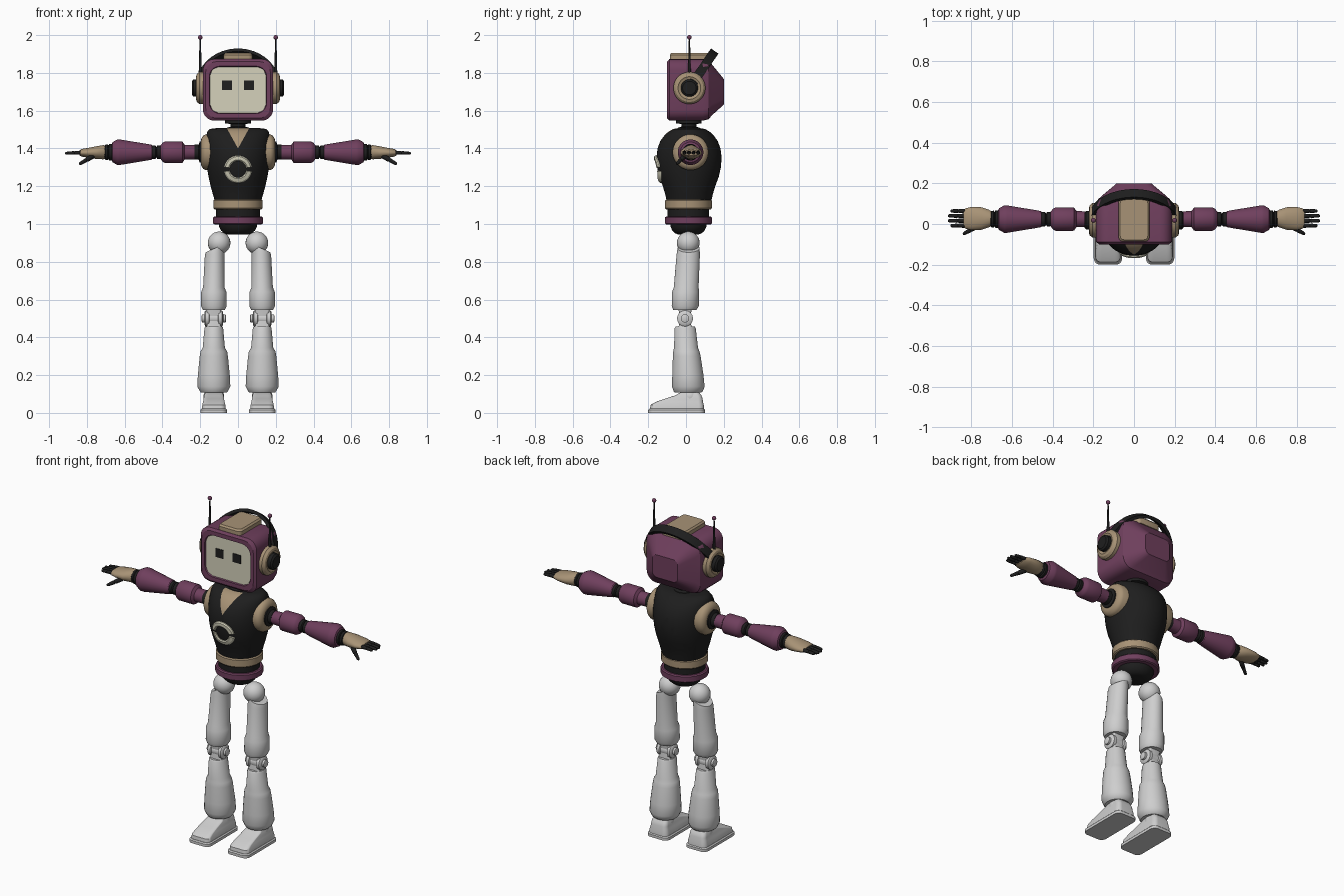
import bpy, bmesh
from math import sin, cos, pi, sqrt, radians
from mathutils import Vector

if "Cube" in bpy.data.objects:
    bpy.data.objects.remove(bpy.data.objects["Cube"])


def material(name, rgb):
    m = bpy.data.materials.new(name)
    m.use_nodes = True
    m.diffuse_color = (*rgb, 1)
    m.node_tree.nodes["Principled BSDF"].inputs["Base Color"].default_value = (*rgb, 1)
    return m


PLUM = material("plum", (0.16, 0.05, 0.11))
BLACK = material("black", (0.013, 0.013, 0.013))
TAN = material("tan", (0.39, 0.29, 0.18))
CREAM = material("cream", (0.66, 0.64, 0.50))
PALE = material("pale_grey", (0.62, 0.62, 0.62))


def finish(bm, name, mats, angle=32):
    bmesh.ops.recalc_face_normals(bm, faces=bm.faces)
    me = bpy.data.meshes.new(name)
    bm.to_mesh(me)
    bm.free()
    for m in mats:
        me.materials.append(m)
    me.shade_smooth()
    me.set_sharp_from_angle(angle=radians(angle))
    ob = bpy.data.objects.new(name, me)
    bpy.context.collection.objects.link(ob)
    return ob


def skin(rings):
    """Bridge closed rings of points and cap both ends."""
    bm = bmesh.new()
    loops = [[bm.verts.new(p) for p in r] for r in rings]
    n = len(loops[0])
    for a, b in zip(loops, loops[1:]):
        for i in range(n):
            bm.faces.new((a[i], a[(i + 1) % n], b[(i + 1) % n], b[i]))
    bm.faces.new(loops[0])
    bm.faces.new(loops[-1])
    return bm


def outline(cu, cv, ru, rv, n, corner):
    """Ellipse, or rounded rectangle when a corner radius is given."""
    if corner is None:
        return [(cu + ru * cos(2 * pi * (i + .5) / n), cv + rv * sin(2 * pi * (i + .5) / n)) for i in range(n)]
    c = min(corner, .45 * ru, .45 * rv)
    pts = []
    for q, (su, sv) in enumerate(((1, 1), (-1, 1), (-1, -1), (1, -1))):
        for k in range(n + 1):
            a = pi / 2 * (q + k / n)
            pts.append((cu + su * (ru - c) + c * cos(a), cv + sv * (rv - c) + c * sin(a)))
    return pts


def rings_of(axis, sections, n, corner):
    """Each section: position, centre u, centre v, radius u, radius v, optional tilt."""
    place = {"x": lambda t, u, v: (t, u, v), "y": lambda t, u, v: (u, t, v), "z": lambda t, u, v: (u, v, t)}[axis]
    return [[place(t + (tilt[0] * (u - cu) if tilt else 0), u, v) for u, v in outline(cu, cv, ru, rv, n, corner)]
            for t, cu, cv, ru, rv, *tilt in sections]


def loft(name, mat, axis, sections, n=28, corner=None, angle=32):
    return finish(skin(rings_of(axis, sections, n, corner)), name, [mat], angle)


def lathe(name, mat, axis, cu, cv, profile, n=28, sign=1):
    return loft(name, mat, axis, [(sign * t, cu, cv, r, r) for t, r in profile], n)


def rod(name, mat, a, b, ra, rb, n=10):
    a, b = Vector(a), Vector(b)
    q = (b - a).to_track_quat("Z", "Y")
    ring = lambda c, r: [c + q @ Vector((r * cos(2 * pi * i / n), r * sin(2 * pi * i / n), 0)) for i in range(n)]
    return finish(skin([ring(a, ra * .7), ring(a.lerp(b, .12), ra), ring(a.lerp(b, .88), rb), ring(b, rb * .6)]),
                  name, [mat], 50)


def ball(name, mat, centre, r):
    bm = bmesh.new()
    bmesh.ops.create_uvsphere(bm, u_segments=24, v_segments=14, radius=r)
    bmesh.ops.translate(bm, verts=bm.verts, vec=centre)
    return finish(bm, name, [mat], 60)


# Head shell with recessed face, tapering to a square pack at the back
HZ = 1.71
loft("head", PLUM, "y", [(t, 0, z, w, h) for t, z, w, h in (
    (-.086, HZ, .148, .122), (-.1, HZ, .152, .126), (-.1, HZ, .172, .15), (-.088, HZ, .186, .163),
    (.09, HZ, .186, .163), (.12, HZ, .178, .155), (.137, HZ, .16, .135), (.2, 1.7, .085, .068))], 5, .06, 25)
loft("face_screen", CREAM, "y", [(-.085, 0, HZ, .148, .122), (-.093, 0, HZ, .148, .122)], 2, .045)
loft("head_top_plate", TAN, "z", [(1.86, 0, .022, .076, .108), (1.895, 0, .022, .076, .108),
                                  (1.905, 0, .022, .068, .1)], 3, .02)

# Headband swept over a tilted half circle
up = Vector((0, .565, .825))
flat = Vector((0, .825, -.565))
ear = Vector((0, .018, 1.72))
band = []
for i in range(33):
    a = pi * i / 32
    d = Vector((cos(a) * .212, 0, 0)) + up * sin(a) * .228
    out = d.normalized() * .009
    band.append([ear + d + out * j + flat * .024 * k for j, k in ((1, 1), (1, -1), (-1, -1), (-1, 1))])
finish(skin(band), "headband", [BLACK])

# Neck
lathe("neck", BLACK, "z", 0, .015, [(1.49, .06), (1.51, .058), (1.515, .04), (1.53, .04), (1.532, .068), (1.55, .068)])

# Torso
TORSO = [(1.12, .122, .118), (1.16, .134, .127), (1.2, .145, .139), (1.25, .156, .158), (1.3, .165, .169),
         (1.35, .17, .173), (1.4, .172, .167), (1.44, .17, .152), (1.47, .168, .13), (1.49, .162, .108),
         (1.503, .15, .084), (1.507, .12, .06)]
TY = .016


def chest_y(x, z):
    for (z0, a0, b0), (z1, a1, b1) in zip(TORSO, TORSO[1:]):
        if z0 <= z <= z1:
            f = (z - z0) / (z1 - z0)
            a, b = a0 + f * (a1 - a0), b0 + f * (b1 - b0)
            return TY - b * sqrt(max(0, 1 - (x / a) ** 2))


bm = skin(rings_of("z", [(z, 0, TY, a, b) for z, a, b in TORSO], 48, None))
# Collar: cut the V lines into the chest, then colour the faces between them
for s in (-1, 1):
    bmesh.ops.bisect_plane(bm, geom=bm.verts[:] + bm.edges[:] + bm.faces[:], plane_co=(0, 0, 1.4),
                           plane_no=(s * 1.8, 0, -1))
for f in bm.faces:
    c = f.calc_center_median()
    f.material_index = int(c.y < -.02 and c.z - 1.4 > 1.8 * abs(c.x))
finish(bm, "torso", [BLACK, TAN], 40)

# Split ring on the chest
for label, start in (("upper", 0), ("lower", pi)):
    rings = []
    for i in range(17):
        a = start + .16 + (pi - .32) * i / 16
        ring = []
        for r, h in ((.073, -.01), (.073, .006), (.067, .012), (.05, .012), (.044, .006), (.044, -.01)):
            x, z = r * cos(a), 1.29 + r * sin(a)
            ring.append((x, chest_y(x, z) - h, z))
        rings.append(ring)
    finish(skin(rings), "chest_ring_" + label, [CREAM])

# Waist, belt and pelvis
def waist(name, mat, profile, n=32):
    loft(name, mat, "z", [(z, 0, .013, r, r * .95) for z, r in profile], n, None, 25)


waist("waist_band", TAN, [(1.078, .126), (1.084, .132), (1.124, .132), (1.13, .126)], 20)
waist("waist_core", BLACK, [(1.03, .116), (1.09, .116)])
waist("belt", PLUM, [(.998, .127), (1.003, .134), (1.034, .134), (1.04, .127)], 16)
waist("pelvis", BLACK, [(.944, .055), (.95, .073), (.965, .09), (.985, .1), (1.01, .104)])

AY, AZ = .024, 1.38
for s, side in ((1, "left"), (-1, "right")):
    # Eyes and ears
    loft(side + "_eye", BLACK, "y", [(-.092, s * .0575, 1.735, .027, .026), (-.096, s * .0575, 1.735, .027, .026)], 1, .002)
    lathe(side + "_ear_pad", TAN, "x", ear.y, ear.z,
          [(.17, .085), (.205, .085), (.218, .074), (.222, .06), (.215, .048)], 32, s)
    lathe(side + "_ear_cap", BLACK, "x", ear.y, ear.z, [(.19, .046), (.236, .046), (.244, .036)], 20, s)
    rod(side + "_antenna", BLACK, (s * .2, ear.y, 1.78), (s * .2, ear.y, 1.99), .008, .004)
    ball(side + "_antenna_tip", PLUM, (s * .2, ear.y, 1.988), .012)

    # Shoulder and arm
    def arm(name, mat, profile, n=24):
        lathe(side + name, mat, "x", AY, AZ, profile, n, s)

    arm("_shoulder_disc", TAN, [(.12, .095), (.172, .095), (.184, .088), (.194, .074), (.196, .06)], 32)
    arm("_shoulder_joint", BLACK, [(.18, .056), (.203, .056), (.208, .04), (.23, .04)])
    arm("_upper_arm", PLUM, [(.222, .032), (.227, .038), (.283, .04), (.294, .056), (.3, .058),
                             (.385, .058), (.398, .052), (.41, .036)])
    arm("_elbow", BLACK, [(.4, .028), (.413, .036), (.428, .036), (.432, .028), (.438, .036), (.455, .036), (.462, .028)])
    arm("_forearm", PLUM, [(.452, .034), (.458, .04), (.48, .044), (.625, .068), (.638, .068), (.664, .054), (.668, .045)])
    arm("_wrist", BLACK, [(.66, .038), (.67, .044), (.682, .044), (.685, .036), (.69, .042), (.702, .04), (.71, .03)])
    loft(side + "_palm", TAN, "x", [(s * x, .027, z, w, h) for x, z, w, h in (
        (.7, 1.38, .036, .036), (.715, 1.38, .044, .038), (.75, 1.378, .056, .034), (.8, 1.377, .058, .025),
        (.83, 1.377, .05, .02), (.838, 1.377, .044, .014))], 20, None, 45)
    for k in range(4):
        y = -.008 + .024 * k
        tip = .902 + .013 * (k in (1, 2))
        rod(f"{side}_finger_{k + 1}_base", BLACK, (s * .82, y, 1.378), (s * .868, y, 1.377), .011, .01)
        rod(f"{side}_finger_{k + 1}_tip", BLACK, (s * .864, y, 1.377), (s * tip, y, 1.374), .01, .008)
    rod(side + "_thumb_base", BLACK, (s * .765, -.005, 1.362), (s * .805, -.03, 1.337), .014, .012)
    rod(side + "_thumb_tip", BLACK, (s * .802, -.028, 1.339), (s * .84, -.05, 1.317), .011, .008)

    # Leg
    def limb(name, sections, n=28, corner=None):
        loft(side + name, PALE, "z", [(z, s * x, y, a, b, *[-s * t for t in tilt])
                                      for z, x, y, a, b, *tilt in sections], n, corner)

    LX = .128
    ball(side + "_hip", PALE, (s * .1, .012, .9), .06)
    limb("_thigh", [(.545, LX, -.006, .058, .062), (.565, LX, -.004, .068, .072), (.64, LX, -.002, .067, .072),
                    (.665, LX, .001, .057, .066), (.84, .124, .012, .052, .062, .2), (.872, .122, .014, .05, .058, .45)])
    limb("_knee_upper_link", [(.5, LX, -.005, .03, .03), (.56, LX, -.005, .042, .035)], 3, .01)
    lathe(side + "_knee", PALE, "x", -.005, .5, [(.063, .014), (.066, .022), (.078, .022), (.08, .036), (.085, .042),
          (.102, .042), (.106, .034), (.15, .034), (.154, .042), (.171, .042), (.176, .036), (.178, .022),
          (.19, .022), (.193, .014)], 24, s)
    limb("_shin", [(.107, LX, .01, .068, .07), (.115, LX, .012, .075, .078), (.14, LX, .012, .088, .087),
                   (.2, LX, .01, .085, .083), (.3, LX, .004, .075, .074), (.325, LX, .002, .071, .07), (.345, LX, 0, .059, .064),
                   (.448, LX, -.004, .05, .056), (.457, LX, -.004, .046, .05)])
    limb("_knee_lower_link", [(.44, LX, -.005, .04, .035), (.5, LX, -.005, .03, .03)], 3, .01)
    ball(side + "_ankle", PALE, (s * LX, .02, .085), .055)
    limb("_sole", [(0, LX, -.05, .07, .15), (.016, LX, -.05, .07, .15), (.022, LX, -.05, .064, .144)], 8, .12)
    limb("_foot", [(.018, LX, -.048, .063, .143), (.042, LX, -.047, .061, .141), (.058, LX, -.035, .057, .125),
                   (.075, LX, -.012, .054, .1), (.092, LX, .012, .052, .07), (.108, LX, .02, .045, .05)], 8, .12)
